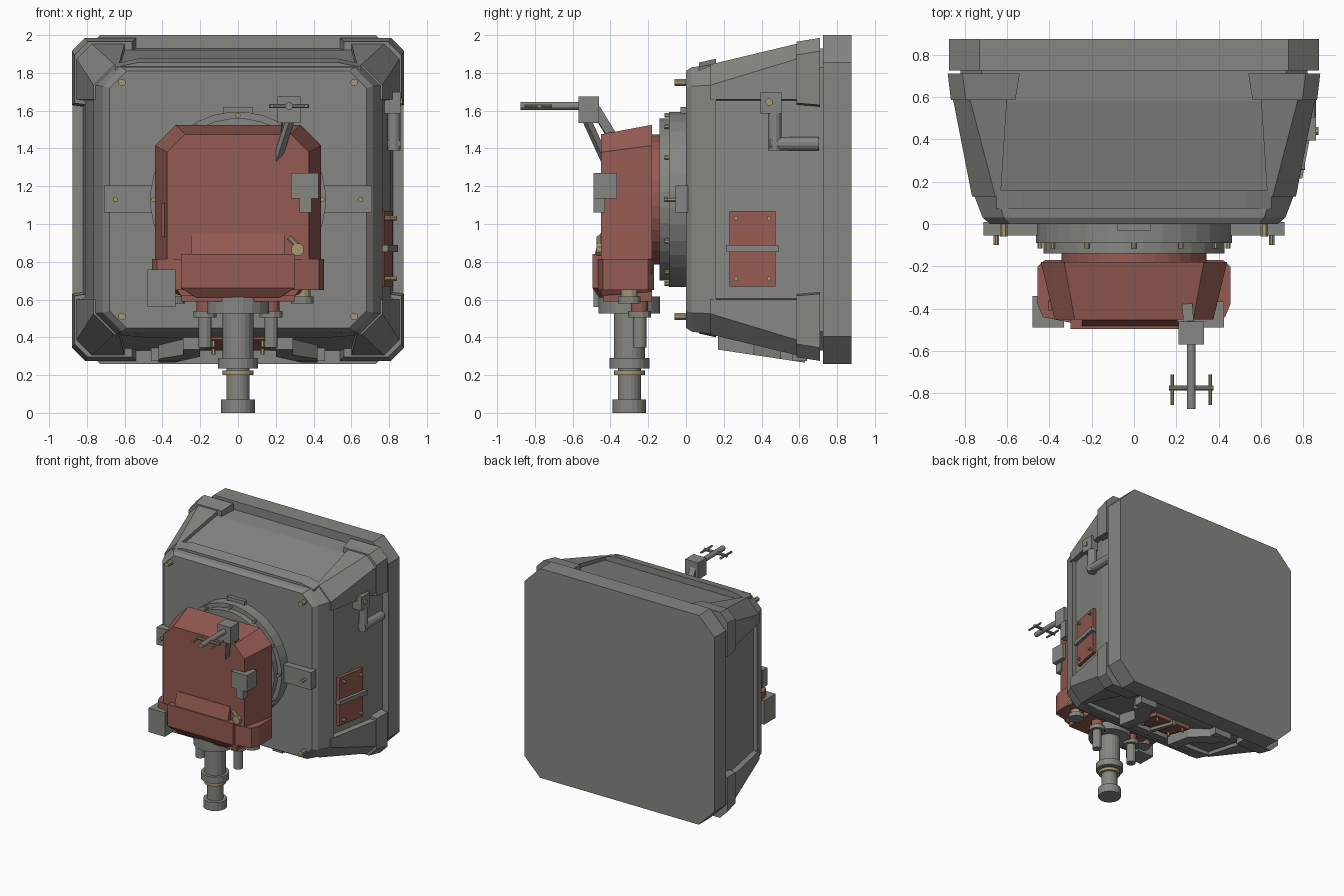
import bpy, math
from mathutils import Vector

cube = bpy.data.objects.get("Cube")
if cube:
    bpy.data.objects.remove(cube)


def material(name, rgb):
    m = bpy.data.materials.new(name)
    m.use_nodes = True
    m.diffuse_color = (*rgb, 1)
    m.node_tree.nodes["Principled BSDF"].inputs["Base Color"].default_value = (*rgb, 1)
    return m


GREY = material("warm grey", (0.24, 0.24, 0.22))
RED = material("dull red", (0.30, 0.105, 0.085))
BRASS = material("pale brass", (0.38, 0.31, 0.18))
MID = 1.13  # height of the housing centre


def mesh(name, verts, faces, mat):
    me = bpy.data.meshes.new(name)
    me.from_pydata(verts, [], faces)
    me.materials.append(mat)
    ob = bpy.data.objects.new(name, me)
    bpy.context.collection.objects.link(ob)
    bpy.context.view_layer.objects.active = ob
    bpy.ops.object.select_all(action='DESELECT')
    ob.select_set(True)
    bpy.ops.object.mode_set(mode='EDIT')
    bpy.ops.mesh.select_all(action='SELECT')
    bpy.ops.mesh.normals_make_consistent(inside=False)
    bpy.ops.object.mode_set(mode='OBJECT')
    return ob


def loft(name, rings, mat):
    n = len(rings[0])
    faces = [tuple(range(n)), tuple(range((len(rings) - 1) * n, len(rings) * n))]
    for k in range(len(rings) - 1):
        for i in range(n):
            j = (i + 1) % n
            faces.append((k * n + i, k * n + j, (k + 1) * n + j, (k + 1) * n + i))
    return mesh(name, [p for r in rings for p in r], faces, mat)


def octagon(y, hx, hz, c, cz=MID):
    pts = [(hx - c, hz), (hx, hz - c), (hx, c - hz), (hx - c, -hz),
           (c - hx, -hz), (-hx, c - hz), (-hx, hz - c), (c - hx, hz)]
    return [(x, y, cz + z) for x, z in pts]


def box(name, x, y, z, mat=GREY):
    rings = [[(x[0], b, z[0]), (x[1], b, z[0]), (x[1], b, z[1]), (x[0], b, z[1])] for b in y]
    return loft(name, rings, mat)


def rod(name, a, b, r, mat=GREY, n=12, r2=None):
    a, b = Vector(a), Vector(b)
    q = (b - a).to_track_quat('Z', 'Y')
    rings = []
    for p, rad in ((a, r), (b, r2 or r)):
        rings.append([p + q @ Vector((rad * math.cos(t), rad * math.sin(t), 0))
                      for t in [(i + 0.5) * math.tau / n for i in range(n)]])
    return loft(name, rings, mat)


# Housing: back slab, tapered shell and bevelled front frame
loft("back_slab", [octagon(y, 0.875, 0.87, 0.145) for y in (0.725, 0.875)], GREY)
loft("housing_shell", [octagon(0.1, 0.72, 0.68, 0.1), octagon(0.58, 0.81, 0.79, 0.1),
                       octagon(0.73, 0.82, 0.8, 0.1)], GREY)
loft("front_frame", [octagon(0, 0.68, 0.68, 0.09), octagon(0.03, 0.715, 0.7, 0.1),
                     octagon(0.16, 0.765, 0.715, 0.11)], GREY)


# Corner posts with thick back ends
def corner(y, hx, hz, ex, ez, c, sx, sz):
    pts = [(ex, hz), (hx - c, hz), (hx, hz - c), (hx, ez), (hx - 0.14, ez - 0.02), (ex, hz - 0.14)]
    return [(sx * x, y, MID + sz * z) for x, z in pts]


for sx in (-1, 1):
    for sz in (-1, 1):
        tag = ("left" if sx > 0 else "right") + ("_upper" if sz > 0 else "_lower")
        loft("corner_post_" + tag, [corner(0.13, 0.765, 0.715, 0.63, 0.53, 0.11, sx, sz),
                                    corner(0.59, 0.855, 0.825, 0.6, 0.53, 0.08, sx, sz)], GREY)
        loft("post_foot_" + tag, [corner(0.585, 0.865, 0.835, 0.56, 0.51, 0.07, sx, sz),
                                  corner(0.71, 0.88, 0.855, 0.54, 0.5, 0.07, sx, sz)], GREY)
        rod("frame_bolt_" + tag, (sx * 0.615, 0.02, MID + sz * 0.62),
            (sx * 0.615, -0.06, MID + sz * 0.62), 0.02, BRASS, 8)

# Lips along the top and bottom of the frame
for name, s in (("top_lip", 1), ("bottom_lip", -1)):
    w, h = (0.65, 0.745) if s > 0 else (0.62, 0.73)
    loft(name, [[(-w, y, MID + s * 0.66), (w, y, MID + s * 0.66), (w, y, MID + s * a),
                 (w - 0.12, y, MID + s * b), (0.12 - w, y, MID + s * b), (-w, y, MID + s * a)]
                for y, a, b in ((0.07, 0.70, h - 0.02), (0.16, 0.72, h))], GREY)

# Turning ring with bolts and clamps
rod("ring_flange", (0, 0.01, MID), (0, -0.09, MID), 0.465, GREY, 32)
rod("ring_collar", (0, -0.08, MID), (0, -0.14, MID), 0.43, GREY, 32)
rod("ring_hub", (0, -0.13, MID), (0, -0.2, MID), 0.345, RED, 32)
for i in range(12):
    t = i * math.tau / 12
    x, z = 0.445 * math.sin(t), MID + 0.445 * math.cos(t)
    rod("ring_bolt", (x, -0.07, z), (x, -0.115, z), 0.013, BRASS, 8)
box("ring_top_clamp", (-0.08, 0.08), (-0.03, 0.01), (1.56, 1.62))
for s in (-1, 1):
    box("side_clamp", sorted((s * 0.42, s * 0.71)), (-0.055, 0.01), (1.06, 1.205))
    rod("clamp_bolt", (s * 0.65, 0, MID), (s * 0.65, -0.1, MID), 0.014, BRASS, 8)


# Red head: tapered chamfered box with a lower apron
def head_ring(y, w, top, c, low, lw):
    pts = [(w - c, top), (w, top - c), (w, low + 0.1), (lw, low),
           (-lw, low), (-w, low + 0.1), (-w, top - c), (c - w, top)]
    return [(x, y, z) for x, z in pts]


loft("head", [head_ring(-0.18, 0.44, 1.525, 0.11, 0.64, 0.36),
              head_ring(-0.45, 0.375, 1.475, 0.095, 0.62, 0.3)], RED)
box("head_base", (-0.3, 0.3), (-0.44, -0.18), (0.59, 0.68), RED)
for s in (-1, 1):
    plan = [(0.28, -0.47), (0.43, -0.44), (0.455, -0.38), (0.455, -0.2), (0.42, -0.17), (0.28, -0.17)]
    loft("side_apron", [[(s * x, y, z) for x, y in plan] for z in (0.65, 0.815)], RED)
loft("front_apron", [[(-w, y, z), (w, y, z), (w, -0.4, z), (-w, -0.4, z)]
                     for w, y, z in ((0.22, -0.46, 0.61), (0.3, -0.495, 0.66), (0.3, -0.495, 0.84))], RED)
loft("apron_ridge", [[(-0.245, y, z), (0.245, y, z), (0.245, -0.42, z), (-0.245, -0.42, z)]
                     for y, z in ((-0.485, 0.83), (-0.455, 0.95))], RED)
box("grip_strip", (-0.405, -0.39), (-0.41, -0.36), (0.93, 1.11), RED)

# Boxes and lever on the head
box("sensor_box", (0.28, 0.425), (-0.49, -0.365), (1.135, 1.27))
box("sensor_stub", (0.325, 0.39), (-0.49, -0.43), (1.06, 1.14))
box("junction_box", (-0.48, -0.33), (-0.49, -0.34), (0.56, 0.76))
rod("lever", (0.27, -0.46, 0.93), (0.33, -0.46, 0.87), 0.015, BRASS, 8)
rod("lever_knob", (0.315, -0.42, 0.865), (0.315, -0.475, 0.865), 0.035, BRASS, 8)

# Aerial
loft("aerial_block", [[(0.21, y, a), (0.33, y, a), (0.33, y, 1.675), (0.21, y, 1.675)]
                      for y, a in ((-0.57, 1.535), (-0.46, 1.535))], GREY)
rod("aerial_mast", (0.27, -0.5, 1.625), (0.27, -0.875, 1.625), 0.021, GREY, 12)
rod("aerial_crossbar", (0.165, -0.775, 1.625), (0.375, -0.775, 1.625), 0.012, GREY, 8)
for x in (0.18, 0.36):
    rod("aerial_tip", (x, -0.71, 1.625), (x, -0.855, 1.625), 0.009, BRASS, 8)
rod("aerial_brace", (0.28, -0.53, 1.56), (0.2, -0.42, 1.32), 0.024, GREY, 4)
rod("aerial_arm", (0.26, -0.48, 1.61), (0.25, -0.37, 1.43), 0.035, GREY, 4)

# Lower spindle, stacked from cylinders
for name, z0, z1, r, m in (("spindle_hub", 0.525, 0.615, 0.165, GREY), ("spindle_shaft", 0.27, 0.54, 0.083, GREY),
                           ("spindle_flange", 0.235, 0.29, 0.107, GREY), ("spindle_neck", 0.06, 0.24, 0.062, GREY),
                           ("spindle_seal", 0.2, 0.225, 0.083, BRASS), ("spindle_foot", 0, 0.07, 0.09, GREY)):
    rod(name, (0, -0.3, z0), (0, -0.3, z1), r, m, 20)
for s in (-1, 1):
    rod("side_plunger", (s * 0.175, -0.245, 0.345), (s * 0.175, -0.245, 0.55), 0.036)
    rod("plunger_cap", (s * 0.175, -0.245, 0.505), (s * 0.175, -0.245, 0.54), 0.062)
    rod("plunger_socket", (s * 0.175, -0.245, 0.53), (s * 0.175, -0.245, 0.62), 0.045, RED)
    rod("base_stud", (s * 0.34, -0.3, 0.6), (s * 0.34, -0.3, 0.66), 0.045, BRASS)
    rod("base_stud_cap", (s * 0.34, -0.3, 0.58), (s * 0.34, -0.3, 0.615), 0.062)


# Service hatches on the left wall and underneath
def hatch(place, width, lo, hi):
    def slab(name, u, v, w, mat):
        corners = [(u[0], v[0]), (u[1], v[0]), (u[1], v[1]), (u[0], v[1])]
        loft(name, [[place(a, b, h) for a, b in corners] for h in w], mat)
    slab("hatch_panel", (-width, width), (0.23, 0.475), (lo, hi), RED)
    slab("hatch_bar", (-0.018, 0.018), (0.215, 0.49), (hi - 0.02, hi + 0.025), GREY)
    for a in (0.04 - width, width - 0.04):
        for b in (0.265, 0.44):
            rod("hatch_bolt", place(a, b, lo), place(a, b, hi + 0.03), 0.012, BRASS, 8)


hatch(lambda a, b, h: (h + 0.19 * (b - 0.35), b, 0.87 + a), 0.2, 0.73, 0.795)
hatch(lambda a, b, h: (a, b, MID - h - 0.23 * (b - 0.35)), 0.17, 0.7, 0.77)

# Carry handle on the left wall
box("handle_block", (0.76, 0.86), (0.395, 0.505), (1.585, 1.7))
rod("handle_knob", (0.84, 0.44, 1.645), (0.872, 0.44, 1.645), 0.02, BRASS, 8)
rod("handle_drop", (0.825, 0.47, 1.6), (0.825, 0.47, 1.39), 0.036)
rod("handle_run", (0.825, 0.445, 1.425), (0.825, 0.705, 1.425), 0.036)

# Angled rails under the housing
for s in (-1, 1):
    plan = [(0.2, 0.17), (0.29, 0.17), (0.29, 0.36), (0.42, 0.5), (0.42, 0.63), (0.34, 0.63), (0.2, 0.42)]
    loft("under_rail", [[(s * x, y, 0.37 - 0.15 * (y - 0.17) - d) for x, y in plan] for d in (-0.06, 0.035)], GREY)
    box("under_rail_foot", sorted((s * 0.3, s * 0.46)), (0.56, 0.64), (0.275, 0.36))
